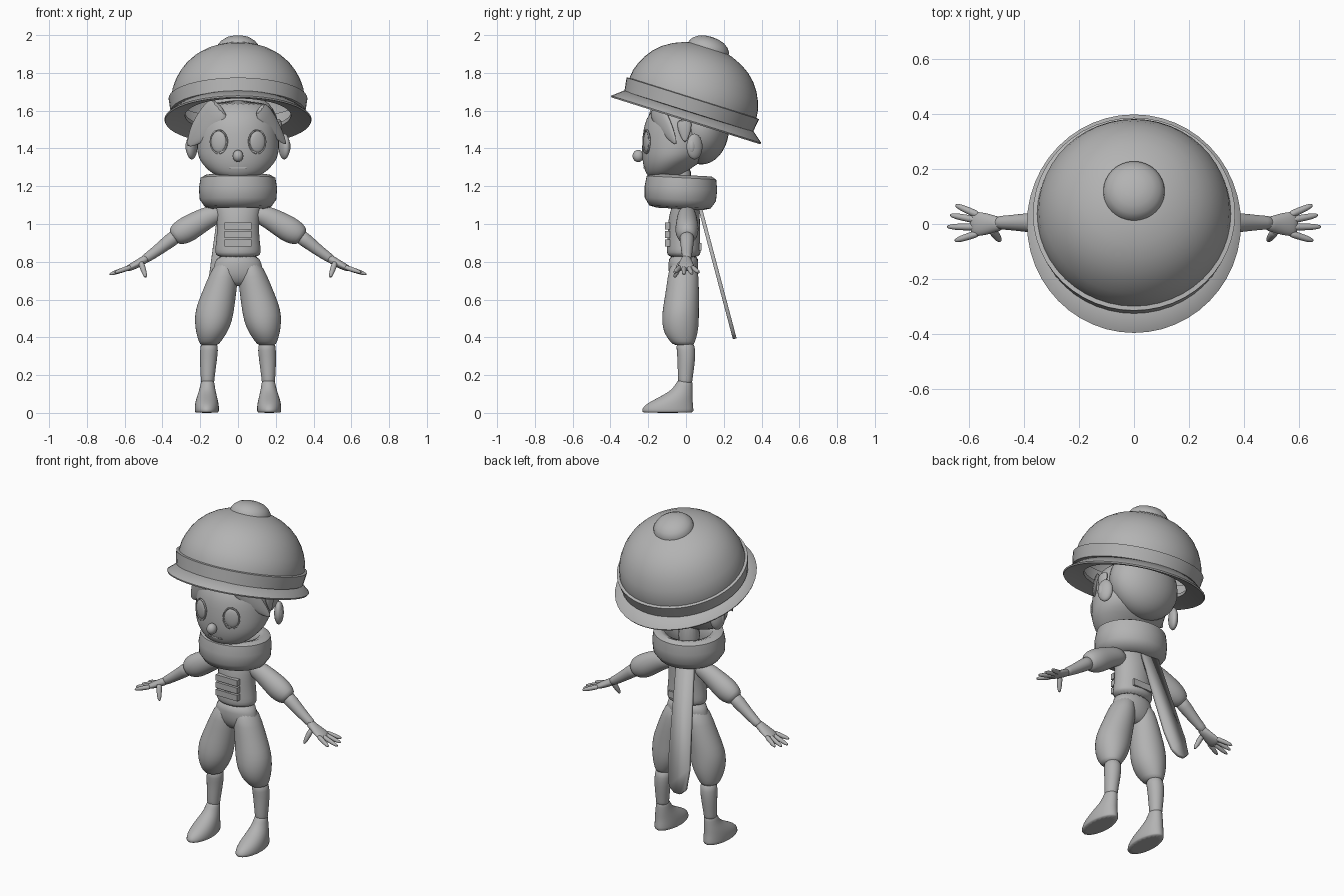
import bpy, bmesh, math
from mathutils import Vector, Matrix

if "Cube" in bpy.data.objects:
    bpy.data.objects.remove(bpy.data.objects["Cube"])

grey = bpy.data.materials.new("plain_grey")
grey.use_nodes = True
grey.diffuse_color = (0.45, 0.45, 0.45, 1)
grey.node_tree.nodes["Principled BSDF"].inputs["Base Color"].default_value = (0.45, 0.45, 0.45, 1)


def finish(name, bm, mirror=False, subdiv=0, matrix=None, angle=50):
    """Turn a bmesh into a smooth-shaded object, mirrored across x when paired."""
    if matrix is not None:
        bmesh.ops.transform(bm, matrix=matrix, verts=bm.verts)
    bmesh.ops.recalc_face_normals(bm, faces=bm.faces)
    mesh = bpy.data.meshes.new(name)
    bm.to_mesh(mesh)
    bm.free()
    mesh.materials.append(grey)
    obj = bpy.data.objects.new(name, mesh)
    bpy.context.scene.collection.objects.link(obj)
    if mirror:
        m = obj.modifiers.new("pair", 'MIRROR')
        m.use_mirror_merge = False
    if subdiv:
        obj.modifiers.new("smooth", 'SUBSURF').levels = subdiv
    bpy.ops.object.select_all(action='DESELECT')
    obj.select_set(True)
    bpy.context.view_layer.objects.active = obj
    bpy.ops.object.shade_smooth_by_angle(angle=math.radians(angle))
    return obj


def loft(name, rings, axis=(0, 0, 1), u=(1, 0, 0), segs=20, mirror=False, subdiv=1):
    """Skin elliptical rings (x, y, z, radius along u, radius across u)."""
    u = Vector(u).normalized()
    v = Vector(axis).normalized().cross(u)
    bm = bmesh.new()
    loops = []
    for x, y, z, ru, rv in rings:
        turn = [2 * math.pi * i / segs for i in range(segs)]
        loops.append([bm.verts.new(Vector((x, y, z)) + u * ru * math.cos(a) + v * rv * math.sin(a))
                      for a in turn])
    for a, b in zip(loops, loops[1:]):
        for i in range(segs):
            j = (i + 1) % segs
            bm.faces.new((a[i], a[j], b[j], b[i]))
    bm.faces.new(loops[0])
    bm.faces.new(loops[-1])
    return finish(name, bm, mirror, subdiv)


def stick(name, a, b, widths, normal=(0, 0, 1), flat=1.0, mirror=False):
    """Tapered rod or flat lock from a to b, thin along the normal."""
    a, b = Vector(a), Vector(b)
    axis = b - a
    u = Vector(normal).cross(axis)
    steps = len(widths) - 1
    rings = [(*a.lerp(b, i / steps), w, w * flat) for i, w in enumerate(widths)]
    return loft(name, rings, axis, u, 10, mirror)


def ball(name, centre, radii, mirror=False, rot=None):
    bm = bmesh.new()
    bmesh.ops.create_uvsphere(bm, u_segments=28, v_segments=18, radius=1)
    m = Matrix.Translation(centre) @ (rot or Matrix()) @ Matrix.Diagonal((*radii, 1))
    return finish(name, bm, mirror, matrix=m)


def box(name, centre, size):
    bm = bmesh.new()
    bmesh.ops.create_cube(bm, size=1)
    return finish(name, bm, matrix=Matrix.Translation(centre) @ Matrix.Diagonal((*size, 1)))


def lathe(name, profile, matrix, closed=False, segs=48, angle=50):
    """Spin a (radius, height) profile around local z."""
    bm = bmesh.new()
    verts = [bm.verts.new((r, 0, h)) for r, h in profile]
    edges = [bm.edges.new(p) for p in zip(verts, verts[1:])]
    if closed:
        edges.append(bm.edges.new((verts[-1], verts[0])))
    bmesh.ops.spin(bm, geom=verts + edges, cent=(0, 0, 0), axis=(0, 0, 1),
                   angle=2 * math.pi, steps=segs, use_duplicate=False)
    bmesh.ops.remove_doubles(bm, verts=bm.verts, dist=0.0005)
    return finish(name, bm, matrix=matrix, angle=angle)


# Hat, leaning backwards
hat = Matrix.Translation((0, 0, 1.55)) @ Matrix.Rotation(math.radians(-17.5), 4, 'X')
lathe("hat_crown", [(.35, .06), (.353, .12), (.347, .17), (.333, .21), (.311, .255), (.28, .298),
                    (.24, .336), (.19, .368), (.13, .393), (.07, .408), (0, .413)], hat)
lathe("hat_band", [(.335, .045), (.357, .048), (.368, .12), (.345, .125)], hat, True, angle=30)
lathe("hat_brim", [(.30, .045), (.36, .05), (.417, .004), (.413, -.004), (.35, .015), (.30, .025)],
      hat @ Matrix.Diagonal((.935, 1, 1, 1)), True)
lathe("hat_knob", [(.113, .39), (.11, .41), (.095, .43), (.07, .448), (.035, .458), (0, .461)], hat)

# Head
loft("head", [(0, -.13, 1.24, .07, .055), (0, -.115, 1.26, .13, .095), (0, -.095, 1.30, .175, .13),
              (0, -.065, 1.345, .21, .168), (0, -.045, 1.40, .22, .19), (0, -.04, 1.47, .217, .19),
              (0, -.03, 1.55, .21, .19), (0, 0, 1.66, .17, .15)], segs=28)
ball("back_hair", (0, .08, 1.51), (.215, .148, .195))
loft("neck", [(0, -.03, 1.1, .065, .065), (0, -.03, 1.34, .065, .068)])
ball("ear", (.245, .045, 1.41), (.026, .045, .068), True, Matrix.Rotation(math.radians(25), 4, 'Z'))
ball("inner_ear", (.258, .03, 1.41), (.02, .022, .042), True)
ball("nose", (0, -.253, 1.36), (.028, .03, .032))
face_turn = Matrix.Rotation(math.radians(20), 4, 'Z')
ball("eye", (.103, -.206, 1.435), (.043, .014, .057), True, face_turn)
bm = bmesh.new()
bmesh.ops.create_circle(bm, segments=28, radius=1)
rim = bmesh.ops.extrude_edge_only(bm, edges=bm.edges[:])["geom"]
bmesh.ops.scale(bm, vec=(1.14, 1.12, 1), verts=[g for g in rim if isinstance(g, bmesh.types.BMVert)])
eyelid = finish("eyelid_rim", bm, True, matrix=Matrix.Translation((.103, -.214, 1.435)) @ face_turn
                @ Matrix.Rotation(math.pi / 2, 4, 'X') @ Matrix.Diagonal((.044, .058, 1, 1)))
eyelid.modifiers.new("thickness", 'SOLIDIFY').thickness = 0.008
box("mouth", (0, -.218, 1.297), (.09, .012, .007))

# Fringe locks swept to both sides
stick("right_fringe", (-.09, -.17, 1.63), (-.268, -.07, 1.41), (.08, .085, .08, .06, .008),
      (-.6, -.8, 0), .3)
stick("left_fringe", (.11, -.17, 1.62), (.255, -.05, 1.42), (.05, .06, .05, .035, .006),
      (.7, -.7, 0), .35)
stick("sideburn", (.215, -.01, 1.56), (.225, -.005, 1.43), (.045, .04, .006), (1, 0, 0), .4, True)

# Scarf ring with a hanging tail
scarf = Matrix.Translation((0, -.028, 1.17)) @ Matrix.Rotation(math.radians(-3), 4, 'X') \
    @ Matrix.Diagonal((1, .93, 1, 1))
lathe("scarf", [(.12, .04), (.135, .078), (.17, .09), (.198, .075), (.207, .02), (.203, -.04),
                (.175, -.08), (.13, -.09), (.10, -.05)], scarf, True)
bm = bmesh.new()
outline = [(-.055, 0), (-.07, .62), (-.055, .735), (-.02, .765), (.02, .765), (.055, .735),
           (.07, .62), (.055, 0)]
face = bm.faces.new([bm.verts.new((-.04 + x - .11 * d, .065 + .265 * d, 1.16 - d)) for x, d in outline])
tail = finish("scarf_tail", bm)
tail.modifiers.new("thickness", 'SOLIDIFY').thickness = 0.02

# Torso with front straps and a back tab
loft("tunic", [(0, -.012, .82, .114, .084), (0, -.012, .85, .122, .09), (0, -.012, .88, .12, .089),
               (0, -.012, .95, .111, .086), (0, -.01, 1.03, .113, .084), (0, -.003, 1.09, .122, .074),
               (0, 0, 1.13, .115, .06), (0, -.01, 1.18, .07, .055)], segs=28)
for i, z in enumerate((.99, .945, .9)):
    box("front_strap", (0, -.098, z), (.145, .026, .036))
box("back_tab", (0, .075, .88), (.13, .012, .04))

# Baggy trousers
loft("hips", [(0, -.012, .84, .112, .08), (0, -.014, .79, .125, .08), (0, -.015, .74, .14, .08),
              (0, -.015, .69, .12, .06), (0, -.015, .67, .06, .03)])
loft("trouser_leg", [(.06, -.013, .81, .055, .07), (.078, -.015, .72, .08, .083),
                     (.102, -.02, .63, .093, .09), (.123, -.028, .55, .104, .097),
                     (.131, -.03, .48, .1, .1), (.14, -.027, .42, .082, .09),
                     (.15, -.018, .375, .058, .066), (.152, -.01, .355, .045, .05)], mirror=True)

# Lower legs and shoes
loft("shin", [(.152, -.005, .38, .045, .048), (.153, 0, .33, .048, .05), (.157, .002, .28, .046, .047),
              (.16, -.003, .2, .038, .041), (.161, -.004, .17, .036, .038),
              (.161, -.004, .15, .034, .036)], mirror=True)
loft("shoe", [(.165, -.097, 0, .062, .134), (.165, -.097, .006, .065, .139), (.165, -.095, .035, .065, .135),
              (.165, -.072, .065, .06, .108), (.164, -.042, .095, .051, .078),
              (.162, -.018, .125, .042, .053), (.161, -.007, .165, .036, .042),
              (.161, -.007, .172, .03, .035)], mirror=True)

# Arms: puffed sleeve, forearm and hand share one slope
slope, side = (.84, 0, -.54), (0, 1, 0)
sleeve = [(.08, 1.065, .04), (.13, 1.05, .055), (.18, 1.025, .06), (.24, .99, .068), (.285, .962, .07),
          (.325, .94, .058), (.345, .928, .04)]
loft("sleeve", [(x, .005, z, r * .9, r) for x, z, r in sleeve], slope, side, mirror=True)
forearm = [(.32, .94, .04), (.36, .913, .038), (.42, .865, .031), (.48, .822, .025), (.5, .81, .024)]
loft("forearm", [(x, .005, z, r, r) for x, z, r in forearm], slope, side, mirror=True)
palm = [(.475, .825, .022, .022), (.505, .805, .03, .022), (.54, .785, .041, .021),
        (.575, .768, .046, .018), (.595, .757, .04, .012)]
loft("palm", [(x, 0, z, w, t) for x, z, w, t in palm], slope, side, mirror=True)
for name, y0, tip in (("little", .032, (.652, .07, .742)), ("ring", .013, (.672, .033, .735)),
                      ("middle", -.011, (.683, -.01, .732)), ("index", -.033, (.655, -.062, .742))):
    stick(name + "_finger", (.565, y0, .772), tip, (.013, .014, .013, .012, .006), mirror=True)
stick("thumb", (.515, -.025, .80), (.487, -.062, .715), (.014, .017, .015, .013, .006), (1, 0, 0),
      mirror=True)
